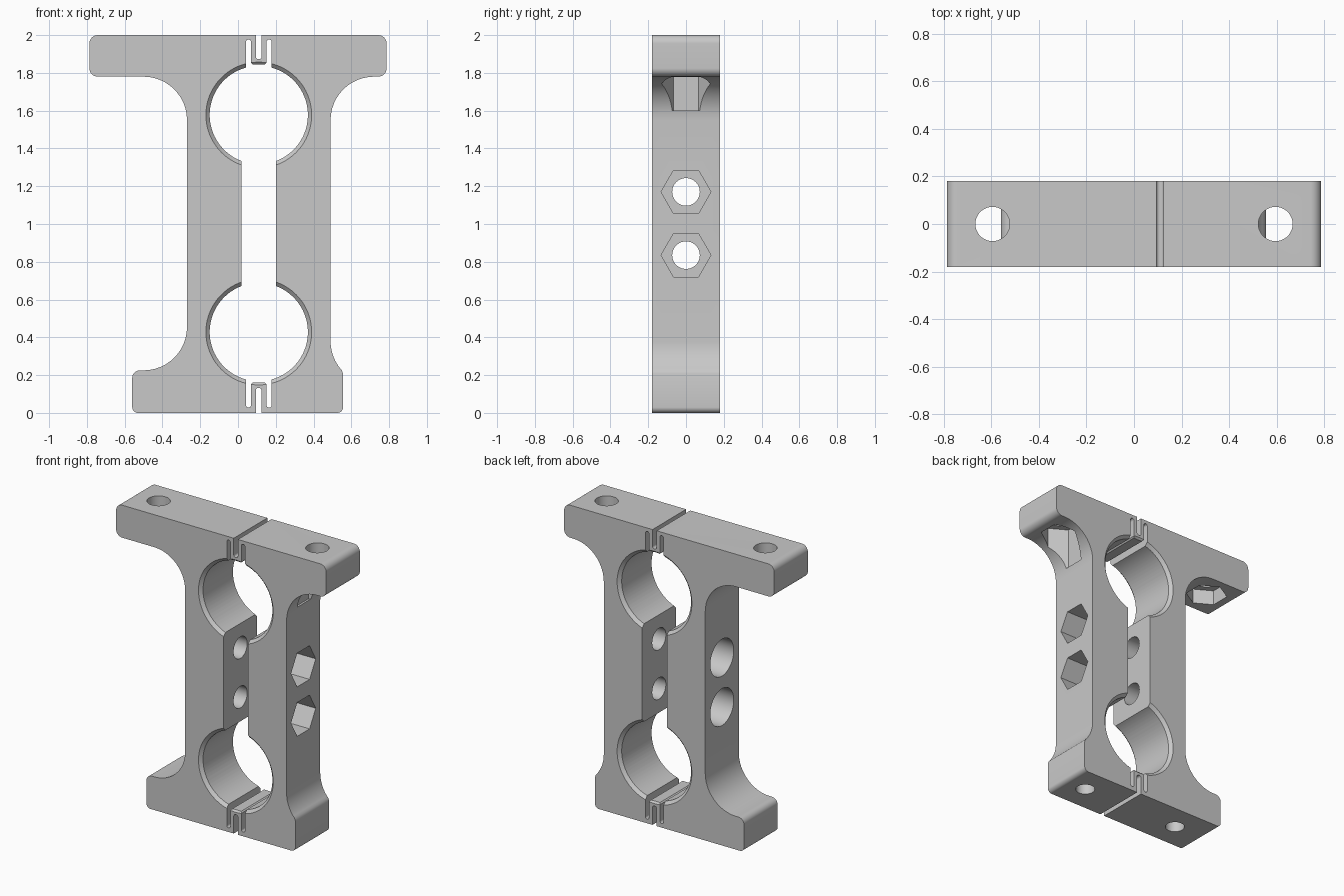
import bpy, bmesh
from math import pi, sin, cos, tan, acos
from mathutils import Vector

cube = bpy.data.objects.get("Cube")
if cube:
    bpy.data.objects.remove(cube)

grey = bpy.data.materials.new("grey_plastic")
grey.use_nodes = True
GREY = (0.58, 0.58, 0.58, 1)
grey.diffuse_color = GREY
grey.node_tree.nodes["Principled BSDF"].inputs["Base Color"].default_value = GREY

HALF = 0.18          # half thickness in y
AXIS = 0.11          # x of the bores and the central gap
MIRROR_Z = 2.005     # z + mirrored z of the two clamp ends
BORE_Z, BORE_R = 1.577, 0.26


def arc(x, z, r, start, end, steps):
    return [(x + r * cos(start + (end - start) * k / steps),
             z + r * sin(start + (end - start) * k / steps)) for k in range(steps + 1)]


def rounded(corners, steps=12):
    """Outline from (x, z, radius) corners, each replaced by a tangent arc."""
    out = []
    for i, (x, z, r) in enumerate(corners):
        p = Vector((x, z))
        if r == 0:
            out.append(p)
            continue
        a = (Vector(corners[i - 1][:2]) - p).normalized()
        b = (Vector(corners[(i + 1) % len(corners)][:2]) - p).normalized()
        half = acos(max(-1, min(1, a.dot(b)))) / 2
        centre = p + (a + b).normalized() * (r / sin(half))
        start = p + a * (r / tan(half)) - centre
        end = p + b * (r / tan(half)) - centre
        sweep = -start.angle_signed(end)
        for k in range(steps + 1):
            t = sweep * k / steps
            out.append(centre + Vector((start.x * cos(t) - start.y * sin(t),
                                        start.x * sin(t) + start.y * cos(t))))
    return out


def loft(name, ring_a, ring_b):
    """Closed solid between two matching rings of points."""
    bm = bmesh.new()
    a = [bm.verts.new(p) for p in ring_a]
    b = [bm.verts.new(p) for p in ring_b]
    bm.faces.new(a)
    bm.faces.new(b[::-1])
    for i in range(len(a)):
        bm.faces.new((a[i], a[i - 1], b[i - 1], b[i]))
    bmesh.ops.recalc_face_normals(bm, faces=bm.faces[:])
    mesh = bpy.data.meshes.new(name)
    bm.to_mesh(mesh)
    bm.free()
    mesh.materials.append(grey)
    obj = bpy.data.objects.new(name, mesh)
    bpy.context.collection.objects.link(obj)
    return obj


def prism(name, outline, half):
    """Extrude an x-z outline along y."""
    return loft(name, [(p[0], -half, p[1]) for p in outline],
                [(p[0], half, p[1]) for p in outline])


def rod(name, start, end, radius, sides=48, end_radius=None):
    """Rod or cone between two points; the first corner lies towards y if it can."""
    a, b = Vector(start), Vector(end)
    axis = (b - a).normalized()
    u = Vector((0, 0, 1)) if abs(axis.y) > 0.5 else Vector((0, 1, 0))
    v = axis.cross(u)
    ring = [u * cos(2 * pi * k / sides) + v * sin(2 * pi * k / sides) for k in range(sides)]
    return loft(name, [a + d * radius for d in ring],
                [b + d * (end_radius or radius) for d in ring])


def volume(mesh):
    bm = bmesh.new()
    bm.from_mesh(mesh)
    result = bm.calc_volume()
    bm.free()
    return result


def cut(cutter):
    """Subtract a cutter from the body, trying the next solver if nothing was removed."""
    cutter.hide_render = True
    before = volume(body.data)
    for solver in ('MANIFOLD', 'EXACT', 'FLOAT'):
        mod = body.modifiers.new("cut", 'BOOLEAN')
        mod.operation = 'DIFFERENCE'
        mod.solver = solver
        mod.object = cutter
        bpy.context.view_layer.update()
        mesh = bpy.data.meshes.new_from_object(
            body.evaluated_get(bpy.context.evaluated_depsgraph_get()))
        body.modifiers.clear()
        if 0 < volume(mesh) < before - 0.00001:
            body.data = mesh
            break
    bpy.data.objects.remove(cutter)


# Body outline: wide top arms, column with fillets, uneven feet
short_fillet = [(x, z, 0) for x, z in arc(0.72, 0.38, 0.23, pi, pi + 0.67, 10)]
body = prism("clamp_body", rounded([
    (-0.787, 2, 0.045), (0.787, 2, 0.045), (0.787, 1.78, 0.045), (0.49, 1.78, 0.23)]
    + short_fillet + [
    (0.55, 0.226, 0), (0.556, 0.208, 0), (0.556, 0, 0.03),
    (-0.56, 0, 0.03), (-0.56, 0.225, 0.04), (-0.27, 0.225, 0.23),
    (-0.27, 1.78, 0.23), (-0.787, 1.78, 0.045)]), HALF)

# Inner cavity: gap, both bores and the outer spring slits in one outline
gap, slit_in, slit_out = 0.092, 0.041, 0.068
slit_r = (slit_out - slit_in) / 2
quarter = (arc(0, BORE_Z, BORE_R, -acos(gap / BORE_R), acos(slit_out / BORE_R), 30)
           + arc(slit_in + slit_r, 1.977 - slit_r, slit_r, 0, pi, 10)
           + [(slit_in, 1.853), (slit_in - 0.008, 1.845)])
upper = quarter + [(-x, z) for x, z in reversed(quarter)]
lower = [(x, MIRROR_Z - z) for x, z in reversed(upper)]
cut(prism("cavity_cutter", [(AXIS + x, z) for x, z in upper + lower], HALF + 0.1))

for flip in (False, True):
    # Chamfered bore rims
    z = MIRROR_Z - BORE_Z if flip else BORE_Z
    for s in (-1, 1):
        cut(rod("chamfer_cutter", (AXIS, s * (HALF + 0.01), z),
                (AXIS, s * (HALF - 0.09), z), 0.29, 80, 0.19))
    # Middle spring slit, open to the outside
    slit = rounded([(0.094, 1.873, 0.014), (0.125, 1.873, 0.014),
                    (0.125, 2.1, 0), (0.094, 2.1, 0)], 6)
    cut(prism("slit_cutter", [(x, MIRROR_Z - z if flip else z) for x, z in slit],
              HALF + 0.1))

# Cross bolts: hexagonal nut pockets on the left, round counterbores on the right
for z in (1.17, 0.835):
    cut(rod("bolt_cutter", (-0.6, 0, z), (0.8, 0, z), 0.073))
    cut(rod("nut_cutter", (0.3, 0, z), (0.7, 0, z), 0.132, 6))
    cut(rod("counterbore_cutter", (-0.6, 0, z), (-0.08, 0, z), 0.125))

# Arm bolts with nut pockets underneath
for x in (-0.595, 0.595):
    cut(rod("arm_bolt_cutter", (x, 0, 1.7), (x, 0, 2.1), 0.072))
    cut(rod("arm_nut_cutter", (x, 0, 1.6), (x, 0, 1.88), 0.13, 6))

# Blind holes in the feet
for x in (-0.335, 0.4):
    cut(rod("foot_hole_cutter", (x, 0, -0.1), (x, 0, 0.14), 0.06))

# Smooth curved walls, sharp edges
bpy.ops.object.select_all(action='DESELECT')
bpy.context.view_layer.objects.active = body
body.select_set(True)
bpy.ops.object.shade_smooth_by_angle(angle=0.5)
